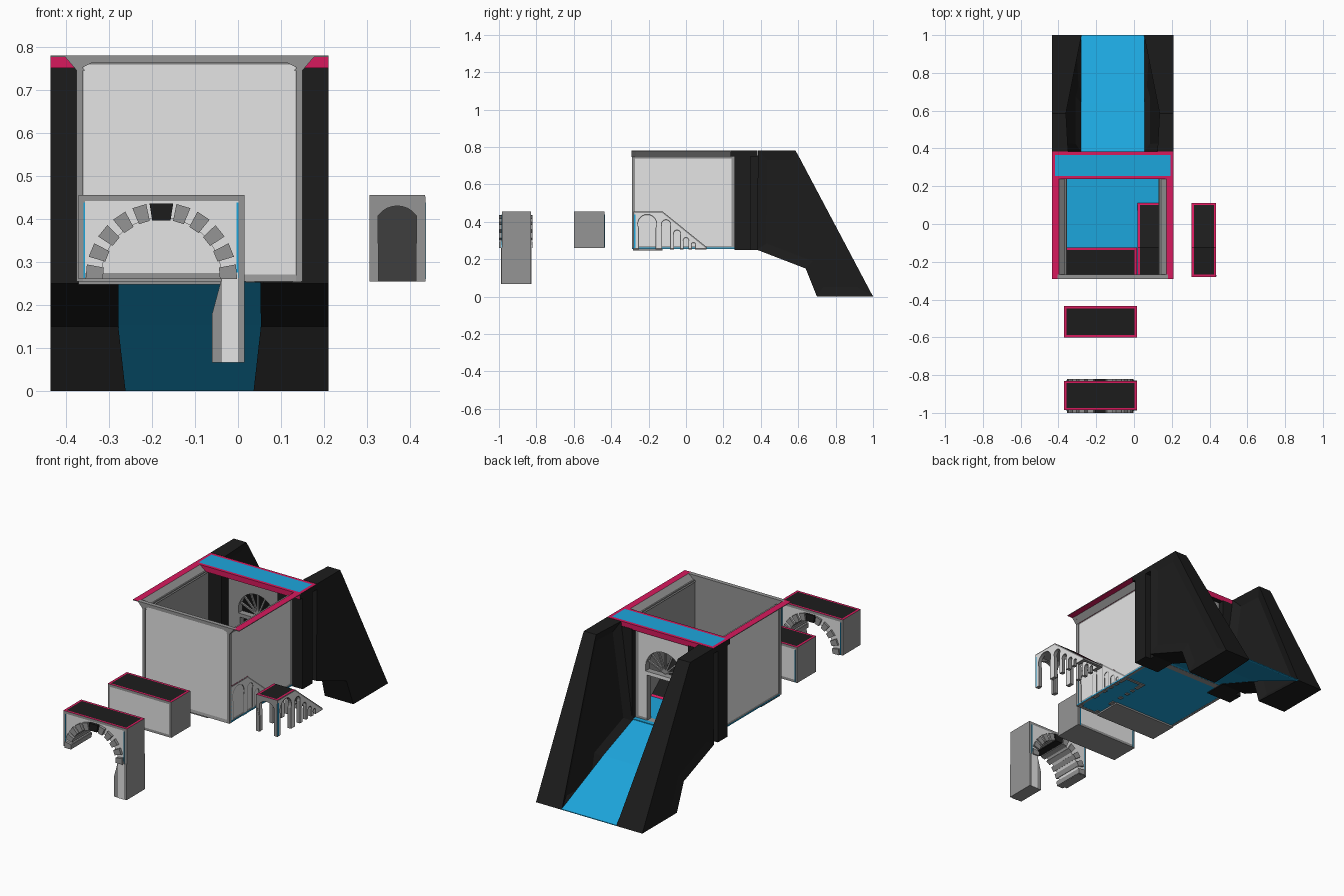
import bpy, bmesh, math
from mathutils import Vector

cube = bpy.data.objects.get("Cube")
if cube:
    bpy.data.objects.remove(cube)


def material(name, rgb):
    m = bpy.data.materials.new(name)
    m.use_nodes = True
    m.diffuse_color = (*rgb, 1)
    m.node_tree.nodes["Principled BSDF"].inputs["Base Color"].default_value = (*rgb, 1)
    return m


MATS = [material("light grey", (.78, .78, .78)), material("mid grey", (.3, .3, .3)),
        material("black", (.012, .012, .012)), material("pink", (.68, .01, .11)),
        material("blue", (.012, .38, .72))]
LIGHT, MID, BLACK, PINK, BLUE = range(5)
CX = -.1125  # mirror line of the hall
X, Y, Z = Vector((1, 0, 0)), Vector((0, 1, 0)), Vector((0, 0, 1))


def finish(name, bm):
    me = bpy.data.meshes.new(name)
    bm.to_mesh(me)
    bm.free()
    for m in MATS:
        me.materials.append(m)
    ob = bpy.data.objects.new(name, me)
    bpy.context.collection.objects.link(ob)
    return ob


def prism_mesh(pts, axis, a, b, mat):
    """Extrude a 2D outline along an axis (x: yz, y: xz, z: xy)."""
    place = {"x": lambda p, t: (t, *p), "y": lambda p, t: (p[0], t, p[1]),
             "z": lambda p, t: (*p, t)}[axis]
    bm = bmesh.new()
    lo = [bm.verts.new(place(p, a)) for p in pts]
    hi = [bm.verts.new(place(p, b)) for p in pts]
    bm.faces.new(lo)
    bm.faces.new(hi)
    n = len(pts)
    for i in range(n):
        j = (i + 1) % n
        bm.faces.new((lo[i], lo[j], hi[j], hi[i]))
    bm.normal_update()
    bmesh.ops.recalc_face_normals(bm, faces=bm.faces)
    for f in bm.faces:
        f.material_index = mat
    return bm


def panel(bm, direction, rim, inner, width, depth=0, limit=.6):
    """Inset the faces that look in a direction, with a rim and an inner colour."""
    bm.normal_update()
    faces = [f for f in bm.faces if f.normal.dot(direction) > limit]
    ring = bmesh.ops.inset_region(bm, faces=faces, thickness=width, depth=depth,
                                  use_even_offset=True)["faces"]
    for f in ring:
        f.material_index = rim
    for f in faces:
        f.material_index = inner


def prism(name, pts, axis, a, b, mat, panels=()):
    bm = prism_mesh(pts, axis, a, b, mat)
    for p in panels:
        panel(bm, *p)
    return finish(name, bm)


def box(name, x, y, z, mat, panels=()):
    pts = [(x[0], y[0]), (x[1], y[0]), (x[1], y[1]), (x[0], y[1])]
    return prism(name, pts, "z", z[0], z[1], mat, panels)


def cut(ob, cutter):
    cutter.hide_render = True
    mod = ob.modifiers.new("cut", "BOOLEAN")
    mod.operation, mod.solver, mod.object = "DIFFERENCE", "EXACT", cutter
    bpy.context.view_layer.objects.active = ob
    bpy.ops.object.modifier_apply(modifier=mod.name)
    bpy.data.objects.remove(cutter)


def arch(c, r, spring, base, dip=0, steps=16):
    """Round or horseshoe arch, from the left foot over to the right foot."""
    a = [math.radians(180 + dip - (180 + 2 * dip) * i / steps) for i in range(steps + 1)]
    pts = [(c + r * math.cos(t), spring + r * math.sin(t)) for t in a]
    return [(pts[0][0], base)] + pts + [(pts[-1][0], base)]


ROOF = (Z, PINK, BLACK, .012)
FACES = [ROOF, (-Y, MID, LIGHT, .014), (Y, MID, LIGHT, .014)]
WX = (-.37, .015)

# Plain blocks: one standing free, one inside the hall
box("free_block", WX, (-.6, -.435), (.26, .455), MID, FACES)
box("hall_block", WX, (-.284, -.125), (.247, .455), MID, FACES)

# Arched block with its long leg
arch_block = box("arch_block", WX, (-.985, -.83), (.26, .455), MID, FACES)
AC = (-.178, .262)
cut(arch_block, prism("arch_cutter", arch(*[AC[0], .14, AC[1]], .2, 0, 28), "y", -1.1, -.7, LIGHT))
leg = [(-.038, .262), (-.06, .18), (-.06, .066), (.015, .066), (.015, .262)]
prism("arch_leg", leg, "y", -.987, -.828, MID)
for y in (-.989, -.829):
    box("leg_plate", (-.037, 0), (y, y + .003), (.066, .275), LIGHT)
for i in range(11):
    mid = 5 + 17 * i
    half = 5.5 if i != 5 else 9
    pts = [(AC[0] + r * math.cos(math.radians(t)), AC[1] + r * math.sin(math.radians(t)))
           for r, t in ((.136, mid - half), (.176, mid - half),
                        (.176, mid + half), (.136, mid + half))]
    prism(f"arch_stone_{i}", pts, "y", -1, -.82, BLACK if i == 5 else MID)

# Thin blue trim lines
for y in (-.985, -.83, -.435):
    for x in (-.357, -.001):
        box("blue_trim", (x - .002, x + .002), (y - .002, y + .002), (.262, .438), BLUE)

# Arcade with a sloping roof, side arches and a keyhole front, repeated in the hall
outline = [(-.279, .255)]
for y0, y1, top in ((-.257, -.158, .438), (-.13, -.083, .41), (-.065, -.03, .355),
                    (-.014, .014, .315), (.03, .05, .288)):
    r = (y1 - y0) / 2
    outline += arch((y0 + y1) / 2, r, top - r, .255, 25)
outline += [(.108, .255), (.108, .262), (-.126, .452), (-.279, .452)]
keyhole = [(.306, .255)] + arch(.37, .055, .375, .255, 38, 20)
keyhole += [(.434, .255), (.434, .452), (.306, .452)]
slab = [(-.28, .455), (-.125, .455), (.11, .265), (.11, .255), (.093, .255),
        (-.131, .436), (-.28, .436)]
SIDES = [(X, MID, LIGHT, .004), (-X, MID, LIGHT, .004)]
parts = [prism("arcade_right_side", outline, "x", .305, .325, MID, SIDES),
         prism("arcade_left_side", outline, "x", .415, .435, MID, SIDES),
         prism("arcade_front", keyhole, "y", -.28, -.262, MID),
         prism("arcade_roof", slab, "x", .3055, .4345, MID, [ROOF]),
         box("arcade_trim", (.434, .437), (-.277, -.271), (.26, .438), BLUE)]
for part in parts:
    twin = part.copy()
    twin.name = "hall_" + part.name
    twin.location = (-.287, 0, -.003)
    bpy.context.collection.objects.link(twin)

# Hall floor, ramp and front wall
box("hall_floor", (-.375, .15), (-.285, .38), (.256, .262), BLUE)
prism("ramp", [(.37, .262), (.64, .16), (1, .004), (1, 0), (.99, 0), (.64, .153), (.37, .256)],
      "x", -.28, .055, BLUE)
box("front_wall", (-.375, .15), (-.29, -.272), (.255, .775), MID, [(-Y, MID, LIGHT, .016, -.004)])
prism("front_cornice", [(-.375, .745), (-.34, .762), (.115, .762), (.15, .745),
                        (.18, .78), (-.405, .78)], "y", -.291, -.268, MID)

# Parts mirrored about the middle of the hall
for s, word in ((-1, "right"), (1, "left")):
    def span(a, b):
        return tuple(sorted((CX + s * a, CX + s * b)))

    box(f"{word}_wall", span(.2475, .2625), (-.29, .26), (.255, .755), MID,
        [(X * s, MID, LIGHT, .016, -.004)])
    profile = [(CX + s * a, z) for a, z in ((.2425, .745), (.2625, .745), (.2875, .776),
                                            (.3225, .776), (.3225, .78), (.285, .78))]
    prism(f"{word}_cornice", profile, "y", -.29, .24, MID,
          [(Z, PINK, PINK, .002, 0, .9), (-Z, PINK, PINK, .002, 0, .9)])
    box(f"{word}_back_pillar", span(.17, .3225), (.26, .345), (.25, .755), BLACK)
    box(f"{word}_back_jamb", span(.17, .29), (.34, .385), (.25, .755), BLACK)

    # Sloping wing, thinner away from the ramp, with sunk panels
    wing = [(.38, .25), (.64, .15), (.7, 0), (1, 0), (.6, .755), (.585, .78), (.385, .78)]
    bm = prism_mesh(wing, "x", 0, 1, BLACK)
    for v in bm.verts:
        above_ramp = v.co.z - .252 + .41 * (v.co.y - .38)
        v.co.x = CX + s * (.3225 if v.co.x > .5 else .165 + .135 * above_ramp)
    bm.normal_update()
    bmesh.ops.recalc_face_normals(bm, faces=bm.faces)
    panel(bm, -X * s, BLACK, BLACK, .045, -.025, .9)
    panel(bm, X * s, BLACK, BLACK, .05, -.008, .9)
    finish(f"{word}_wing", bm)

# Bridge over the gate
box("bridge", (-.435, .21), (.238, .383), (.75, .78), BLACK,
    [(Z, PINK, BLUE, .017), (-Y, PINK, PINK, .002), (Y, PINK, PINK, .002)])

# Gate with a doorway and a barred fanlight
gate = box("gate", (-.285, .06), (.32, .355), (.255, .752), MID, [(Y, MID, LIGHT, .02)])
cut(gate, prism("fanlight_cutter", arch(CX, .11, .55, .53, 0, 20), "y", .2, .5, MID))
cut(gate, box("door_cutter", (CX - .1, CX + .1), (.2, .5), (.262, .51), MID))
for i in range(1, 8):
    t = math.pi * i / 8
    d = Vector((math.cos(t), math.sin(t)))
    n = Vector((-d.y, d.x)) * .004
    c = Vector((CX, .54))
    prism(f"fanlight_bar_{i}", [c - n, c + d * .12 - n, c + d * .12 + n, c + n],
          "y", .332, .342, MID)
